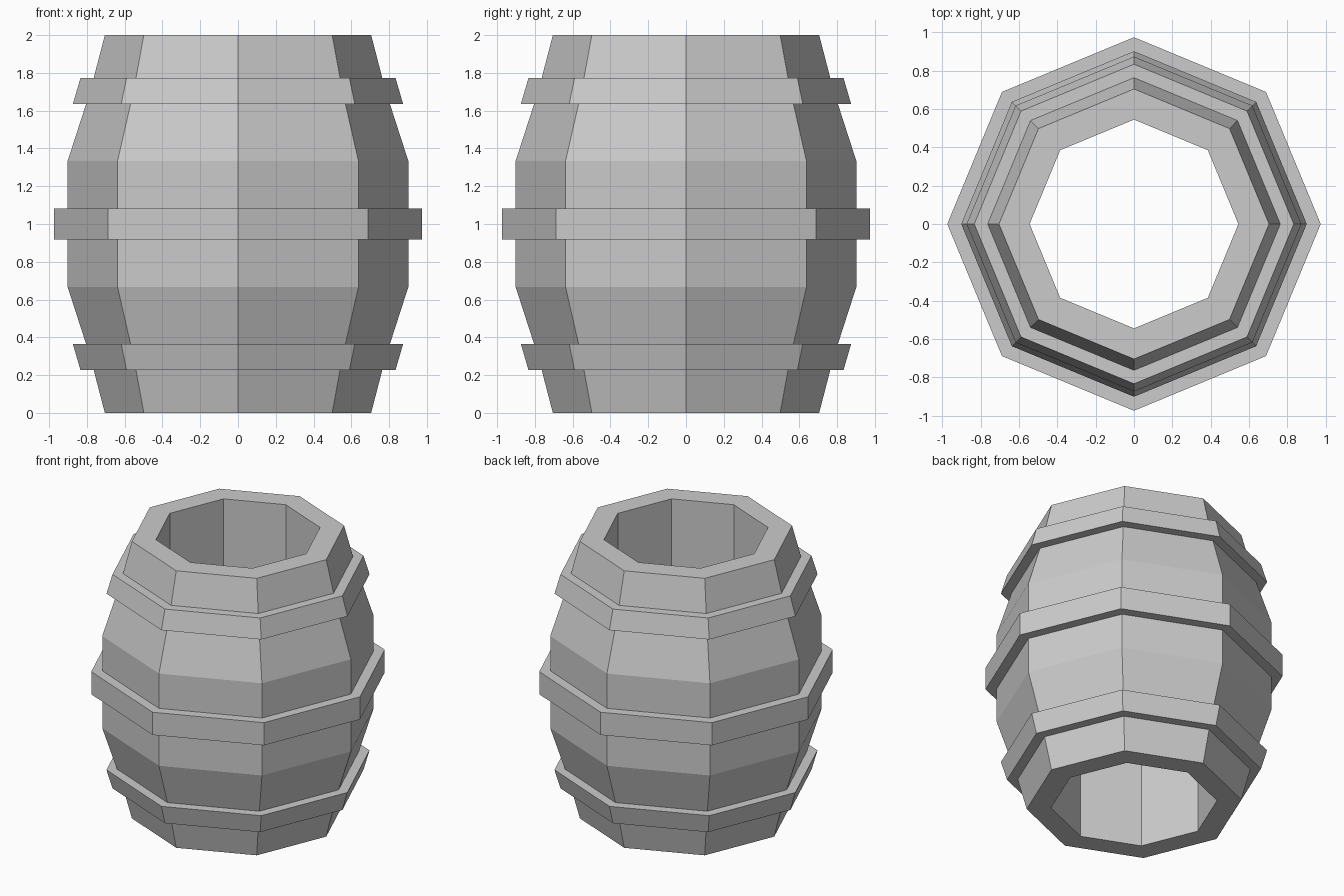
import bpy, bmesh, math

if "Cube" in bpy.data.objects:
    bpy.data.objects.remove(bpy.data.objects["Cube"])

SIDES = 8


def lathe(name, profile):
    """Spin a closed (radius, z) profile around z into a faceted solid."""
    bm = bmesh.new()
    rings = []
    for r, z in profile:
        rings.append([bm.verts.new((r * math.cos(i * math.tau / SIDES),
                                    r * math.sin(i * math.tau / SIDES), z))
                      for i in range(SIDES)])
    for k, a in enumerate(rings):
        b = rings[(k + 1) % len(rings)]
        for i in range(SIDES):
            j = (i + 1) % SIDES
            bm.faces.new((a[i], a[j], b[j], b[i]))
    bmesh.ops.recalc_face_normals(bm, faces=bm.faces)
    mesh = bpy.data.meshes.new(name)
    bm.to_mesh(mesh)
    bm.free()
    obj = bpy.data.objects.new(name, mesh)
    bpy.context.collection.objects.link(obj)
    return obj


# lower half of the wall: bottom rim, lower hoop, belly, middle hoop
lower = [(0.545, 0.0), (0.705, 0.0),
         (0.764, 0.227), (0.834, 0.227), (0.874, 0.364), (0.804, 0.364),
         (0.902, 0.667), (0.902, 0.918), (0.975, 0.918)]

# upper half mirrors the lower; the bore closes the loop
upper = [(r, 2.0 - z) for r, z in reversed(lower)]
lathe("barrel_with_hoops", lower + upper)
